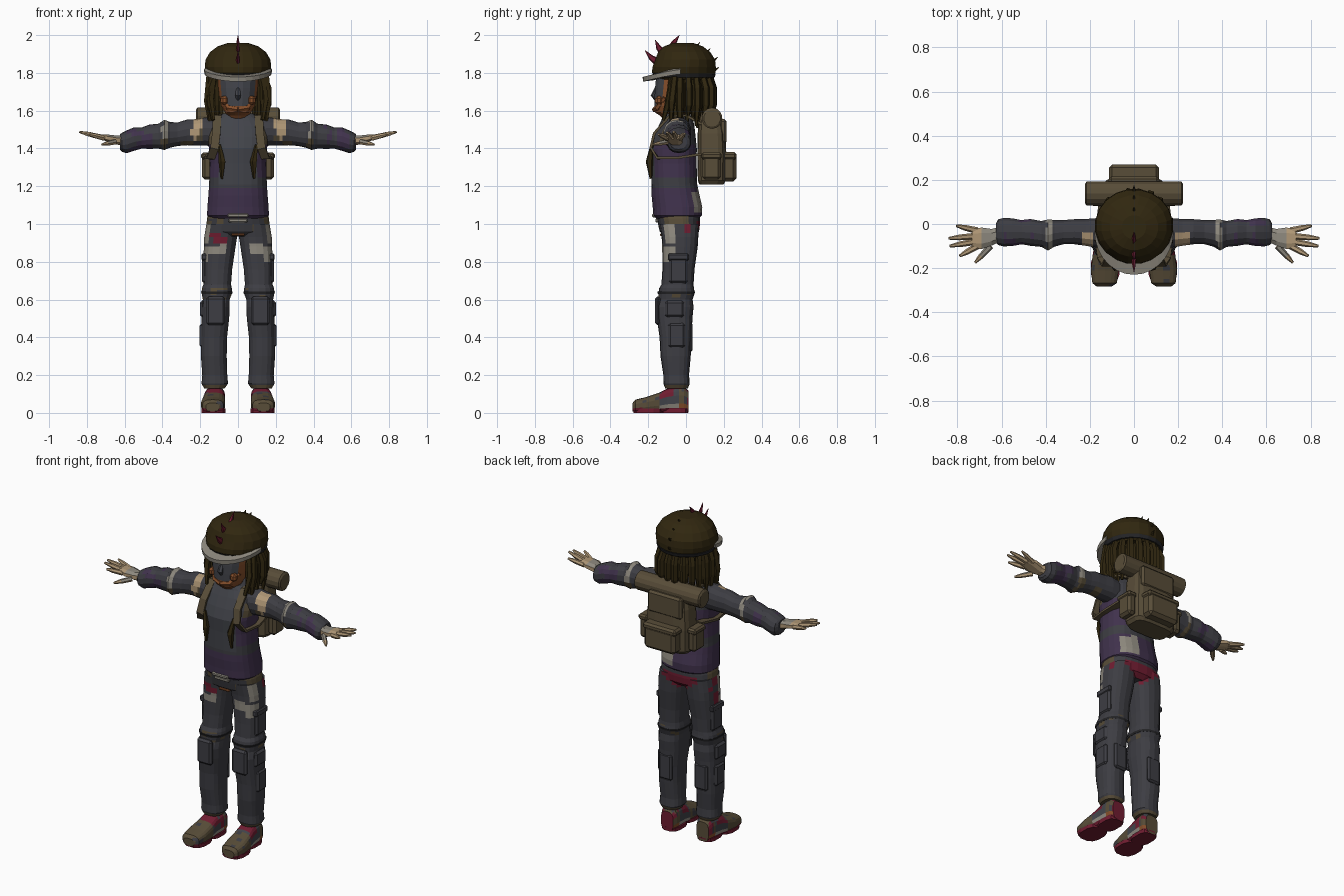
import bpy, bmesh, math, random
from mathutils import Vector, Matrix, noise
random.seed(4)
X, Y, Z = Vector((1, 0, 0)), Vector((0, 1, 0)), Vector((0, 0, 1))
COLOURS = {
    "slate": (.047, .047, .056), "purple": (.052, .032, .074), "dark_brown": (.03, .02, .005),
    "khaki": (.098, .074, .04), "beige": (.43, .31, .18), "tan_skin": (.24, .078, .024), "red": (.16, .012, .03),
    "light_grey": (.27, .25, .21), "blue_grey": (.054, .057, .068), "charcoal": (.018, .018, .02)}
MATS = {key: bpy.data.materials.new(key) for key in COLOURS}
for key, rgb in COLOURS.items():
    MATS[key].diffuse_color = (*rgb, 1)

def part(name, rule, *ops):
    """ops are (builder, arguments...); rule is a colour or a function of face centre and normal"""
    bm, slots, mesh = bmesh.new(), [], bpy.data.meshes.new(name)
    for build, *args in ops:
        build(bm, *args)
    bmesh.ops.recalc_face_normals(bm, faces=bm.faces)
    for f in bm.faces:
        col = rule if isinstance(rule, str) else rule(f.calc_center_median(), f.normal)
        if col not in slots:
            slots.append(col)
            mesh.materials.append(MATS[col])
        f.material_index = slots.index(col)
    bm.to_mesh(mesh)
    bpy.context.collection.objects.link(bpy.data.objects.new(name, mesh))

def skin(bm, rings):
    for a, b in zip(rings, rings[1:]):
        for i in range(len(a)):
            j = (i + 1) % len(a)
            bm.faces.new((a[i], a[j], b[j], b[i]))
    bm.faces.new(rings[0])
    bm.faces.new(rings[-1])

def ring(bm, c, u, v, ra, rb, n, p):
    angles = [2 * math.pi * (i + .5) / n for i in range(n)]
    bend = lambda w: math.copysign(abs(w) ** (2 / p), w)
    return [bm.verts.new(c + u * bend(math.cos(t)) * ra + v * bend(math.sin(t)) * rb) for t in angles]

def loft(bm, axis, secs, s=1, n=12, p=2.5, sub=1):
    """sections: position on axis, two centre coordinates, two radii; s mirrors x"""
    rows = [[q + (w - q) * k / sub for q, w in zip(a, b)] for a, b in zip(secs, secs[1:]) for k in range(sub)]
    rings = []
    for t, a, b, ra, rb in rows + [secs[-1]]:
        c, u, v = {"z": ((a, b, t), X, Y), "x": ((t, a, b), Y, Z), "y": ((a, t, b), X, Z)}[axis]
        rings.append(ring(bm, Vector((c[0] * s, c[1], c[2])), u, v, ra, rb, n, p))
    skin(bm, rings)

def tube(bm, pts, radii, n=5, hint=X, p=2.0, s=1):
    pts, rings = [Vector((q[0] * s, q[1], q[2])) for q in pts], []
    for i, (q, r) in enumerate(zip(pts, radii)):
        d = (pts[min(i + 1, len(pts) - 1)] - pts[max(i - 1, 0)]).normalized()
        u = (hint - d * hint.dot(d)).normalized()
        ra, rb = r if isinstance(r, tuple) else (r, r)
        rings.append(ring(bm, q, u, d.cross(u), ra, rb, n, p))
    skin(bm, rings)

def block(bm, c, size, bev=.012):
    vs = bmesh.ops.create_cube(bm, size=1, matrix=Matrix.Translation(c) @ Matrix.Diagonal((*size, 1)))["verts"]
    if bev:
        bmesh.ops.bevel(bm, geom=list({e for v in vs for e in v.link_edges}), offset=bev, segments=1, affect="EDGES")

# colour rules for patched clothing
def blot(c, scale=14):
    return noise.noise(c * scale)

def leg_colour(c, n):
    edge, x = c.z + .02 * blot(c, 20), abs(c.x)
    if n.y < -.1 and x > .07 and .82 + (.17 - x) * .4 < edge < .87 + (.17 - x) * .3:
        return "light_grey"
    if (.9 < edge < .94 and -.14 < c.x < -.06 and n.y < -.3) or (n.y > .3 and c.z > .9 and x < (edge - .9) * 1.4):
        return "red"
    if c.z > .82 and abs(n.x) > .7 and x > .12:
        return "red" if blot(c, 22) > .3 else "light_grey" if c.y < -.04 and c.z > .9 else "slate"
    return "khaki" if c.z < .15 or (.6 < c.z < .66 and blot(c, 25) > .25) else "slate"

def shoe_colour(c, n):
    if c.z < .023 or (-.13 < c.y < -.06 and c.z > .07 and blot(c, 30) > -.25):
        return "red"
    if c.y < -.15:
        return "khaki" if blot(c, 30) < .3 else "slate"
    if c.z < .045:
        return "light_grey" if c.y < -.04 else "tan_skin"
    return "red" if blot(c, 26) > .15 else "blue_grey" if c.y < -.04 else "khaki" if blot(c, 40) > -.1 else "slate"

def arm_colour(c, n):
    x = abs(c.x) + .02 * blot(c, 18)
    if .185 < x < .25 and n.y < -.2 and n.z > -.5:
        return "beige" if abs(c.x) + (c.z - 1.49) * .5 > .205 else "khaki"
    if .37 < x < .4:
        return "light_grey" if n.z > -.3 else "khaki"
    return "khaki" if .24 < x < .3 and n.z < -.5 else "purple" if .46 < x < .59 and blot(c, 16) > .03 else "slate"

def jacket_colour(c, n):
    if 1.07 < c.z + .02 * blot(c, 20) < 1.18 and .04 < c.x < .13 and n.y > .3:
        return "light_grey"
    if n.y < -.3 and abs(c.x) < .1 and c.z > 1.22:
        return "blue_grey"
    if c.z < 1.22 + .02 * blot(c) or (c.z < 1.41 and abs(n.x) > .3):
        return "slate" if 1.2 < c.z < 1.23 else "purple"
    return "khaki" if 1.36 < c.z < 1.5 and abs(c.x) > .13 and n.y < -.1 else "slate"

def hips_colour(c, n):
    if n.y > .4:
        return "red" if c.z < 1.02 and abs(c.x) < .1 else "slate"
    if abs(c.x) > .15:
        return "light_grey" if c.y < -.06 and c.z < 1 else "red" if c.y > .0 and c.z < 1.02 else "khaki"
    return "khaki" if abs(c.x) > .09 and blot(c, 20) > -.15 else "slate"

LEG = [(.13, .125, -.05, .055, .06), (.155, .123, -.05, .071, .07), (.2, .123, -.052, .067, .068),
       (.3, .128, -.055, .069, .08), (.4, .127, -.055, .07, .085), (.5, .12, -.06, .074, .094),
       (.56, .118, -.06, .075, .1), (.6, .115, -.055, .072, .09), (.635, .112, -.05, .082, .096),
       (.66, .112, -.05, .08, .092), (.68, .11, -.045, .074, .085), (.76, .107, -.04, .077, .085),
       (.88, .097, -.032, .085, .094), (.93, .092, -.032, .088, .097), (1.0, .085, -.035, .083, .105)]
ARM = [(.12, -.045, 1.485, .07, .075), (.17, -.04, 1.49, .068, .075), (.22, -.038, 1.485, .062, .07),
       (.27, -.035, 1.485, .058, .068), (.32, -.037, 1.475, .056, .062), (.36, -.042, 1.472, .062, .068),
       (.39, -.05, 1.472, .072, .08), (.42, -.045, 1.465, .06, .066), (.47, -.038, 1.462, .062, .064),
       (.51, -.037, 1.455, .056, .056), (.55, -.037, 1.45, .064, .062), (.59, -.037, 1.435, .066, .06),
       (.615, -.037, 1.432, .06, .05), (.625, -.04, 1.435, .045, .04)]
SHOE = [(-.283, .135, .03, .035, .022), (-.268, .133, .036, .056, .034), (-.21, .132, .043, .064, .041),
        (-.14, .128, .055, .06, .053), (-.1, .125, .065, .056, .063), (-.05, .122, .07, .055, .068),
        (-.01, .12, .07, .052, .068), (.012, .12, .06, .042, .058)]
FINGERS = [((.71, -.03, 1.455), (.805, -.008, 1.478)), ((.72, -.055, 1.46), (.84, -.065, 1.488)),
           ((.72, -.08, 1.46), (.835, -.1, 1.485)), ((.71, -.1, 1.455), (.79, -.145, 1.475)),
           ((.65, -.1, 1.435), (.72, -.175, 1.42))]
for s, side in ((1, "left"), (-1, "right")):
    part(side + "_trouser_leg", leg_colour, (loft, "z", LEG, s, 18, 2.5, 3))
    # knee pad, cargo pockets and knee strap
    part(side + "_leg_pockets", "slate", (block, (.118 * s, -.15, .54), (.1, .03, .15)),
         (block, (.188 * s, -.05, .41), (.03, .09, .13)), (block, (.175 * s, -.04, .76), (.03, .1, .15)),
         (block, (.175 * s, -.04, .825), (.038, .11, .035), .006), (block, (.188 * s, -.06, .55), (.025, .1, .09)),
         (block, (.12 * s, .025, .4), (.09, .02, .16)))
    part(side + "_knee_strap", "charcoal",
         (loft, "z", [(.63, .112, -.052, .082, .097), (.642, .112, -.052, .085, .1)], s, 18))
    part(side + "_shoe", shoe_colour, (loft, "y", SHOE, s, 18, 3, 3),
         (loft, "z", [(0, .13, -.2, .066, .08), (.022, .13, -.2, .066, .083)], s, 12, 2.6),
         (loft, "z", [(0, .12, -.06, .055, .073), (.022, .12, -.06, .055, .074)], s, 12, 3))
    part(side + "_sleeve", arm_colour, (loft, "x", [(a * s, *r) for a, *r in ARM], 1, 14, 2.2, 3))
    palm = [(.6 * s, -.045, 1.44, .035, .03), (.645 * s, -.06, 1.445, .04, .025),
            (.69 * s, -.065, 1.455, .052, .02), (.735 * s, -.065, 1.463, .045, .013)]
    tips = [(tube, [a, Vector(a).lerp(Vector(b), .6), b], [.015, .013, .006], 6, Z, 2, s) for a, b in FINGERS]
    part(side + "_hand", lambda c, n: "light_grey" if abs(c.x) < .7 and n.z > .3 else "beige",
         (loft, "x", palm, 1, 8), *tips)
    # backpack strap over the shoulder
    part(side + "_pack_strap", "khaki", (tube, [
        (.1, .08, 1.53), (.105, 0, 1.575), (.11, -.09, 1.57), (.115, -.168, 1.48), (.125, -.186, 1.4),
        (.145, -.15, 1.35), (.158, -.05, 1.35), (.14, .08, 1.37)], [(.026, .008)] * 8, 4, X, 4, s))
# hips, belt, jacket and collar
part("hips", hips_colour, (loft, "z", [
    (.935, 0, -.035, .12, .08), (.96, 0, -.035, .168, .105), (1.0, 0, -.037, .168, .112),
    (1.03, 0, -.04, .165, .115), (1.06, 0, -.04, .155, .11)], 1, 24, 2.5, 2))
part("belt_buckle", "light_grey", (block, (0, -.162, 1.045), (.11, .035, .022), .006),
     (block, (0, -.15, 1.018), (.1, .025, .02), .004))
part("fly_patch", "tan_skin", (block, (0, -.128, .943), (.07, .02, .012), .004))
part("jacket", jacket_colour, (loft, "z", [
    (1.03, 0, -.045, .15, .115), (1.045, 0, -.045, .165, .13), (1.09, 0, -.045, .163, .132),
    (1.15, 0, -.055, .158, .128), (1.21, 0, -.062, .154, .122), (1.32, 0, -.065, .15, .122),
    (1.4, 0, -.067, .155, .125), (1.46, 0, -.06, .162, .112), (1.52, 0, -.05, .155, .095),
    (1.56, 0, -.045, .12, .08), (1.585, 0, -.05, .08, .07)], 1, 24, 2.5, 3))
# head with covered face
part("head", lambda c, n: "blue_grey" if 1.62 < c.z < 1.78 and n.y < -.5 and abs(c.x) < .085
     else "dark_brown" if c.y > -.02 and c.z > 1.6 else "tan_skin", (loft, "z", [
         (1.54, 0, -.05, .06, .06), (1.575, 0, -.07, .062, .07), (1.59, 0, -.085, .07, .08),
         (1.625, 0, -.075, .09, .093), (1.67, 0, -.06, .1, .108), (1.72, 0, -.05, .106, .116),
         (1.775, 0, -.045, .11, .115), (1.81, 0, -.04, .11, .115)], 1, 16, 2.3))
part("cheek_wraps", "tan_skin", *[(block, (x, -.143, 1.655), (.04, .04, .045)) for x in (-.072, .072)], *[
    (tube, [(.085, -.11, 1.67), (.05, -.15, 1.615), (0, -.167, 1.605)], [.014, .016, .014], 6, Z, 2, s) for s in (1, -1)])
part("nose", "blue_grey", (tube, [(0, -.15, 1.73), (0, -.17, 1.68), (0, -.155, 1.655)], [.01, .017, .01], 6))
# hair strands around the sides and back, plus thin tips over the chest
locks = []
for rx, ry, count in ((.122, .105, 14), (.147, .148, 14)):
    for i in range(count):
        t = math.radians(-27 + 234 * i / (count - 1))
        x, y, bow = math.cos(t) * rx, math.sin(t) * ry, random.uniform(.97, 1.12)
        locks.append((tube, [(x * .9, y * .9 - .01, 1.8), (x * bow, y * bow - .01, 1.72),
                             (x * bow, y * bow - .01, 1.63), (x, y * .95 - .01, 1.53 + random.uniform(-.04, .06))],
                      [.017, .02, .019, .008]))
for s in (1, -1):
    for pts, radii in (([(.13, -.07, 1.78), (.145, -.09, 1.66), (.13, -.12, 1.55)], [.018, .02, .01]),
                       ([(.15, -.06, 1.78), (.16, -.075, 1.65), (.15, -.08, 1.54)], [.018, .02, .008]),
                       ([(.098, -.18, 1.42), (.083, -.194, 1.33), (.086, -.186, 1.24)], [.008, .02, .007])):
        locks.append((tube, pts, radii, 5, X, 2, s))
part("hair_locks", "dark_brown", *locks)
# cap with band, brim and spikes
part("cap", "dark_brown", (loft, "z", [
    (1.765, 0, -.005, .145, .145), (1.8, 0, -.012, .17, .17), (1.83, 0, -.01, .178, .17), (1.87, 0, -.004, .174, .16),
    (1.91, 0, -.01, .15, .14), (1.94, 0, -.014, .11, .105), (1.958, 0, -.015, .055, .055)], 1, 20, 2))
part("cap_band", "charcoal", (loft, "z", [(1.775, 0, -.007, .164, .16), (1.795, 0, -.01, .173, .17)], 1, 20, 2))

def brim(bm):
    rings = []
    for i in range(15):
        c, sn = math.cos(math.pi * (1 + i / 14)), math.sin(math.pi * (1 + i / 14))
        up = 1.818 + .028 * sn - .012 * sn * sn
        rings.append([bm.verts.new((c * rx, -.03 + sn * ry, up + dz)) for rx, ry, dz in (
            (.168, .14, .012), (.18, .2, .0), (.178, .197, -.024), (.166, .135, -.016))])
    skin(bm, rings)

part("cap_brim", "light_grey", (brim,))
part("red_spikes", "red", *[
    (tube, [a, (Vector(a) + Vector(b)) / 2 + Vector((0, -.006, -.004)), b], [(.013, r), (.008, r * .6), .001])
    for a, b, r in (((0, -.14, 1.85), (0, -.218, 1.92), .025), ((0, -.115, 1.9), (0, -.163, 1.975), .025),
                    ((0, -.075, 1.935), (0, -.035, 2.0), .022))])
part("cap_thorns", "dark_brown", *[(tube, [(0, y, z), (0, ty, tz)], [.014, .001], 4) for y, z, ty, tz in (
    (.05, 1.93, .075, 1.965), (.1, 1.9, .13, 1.93), (.14, 1.86, .17, 1.885), (.145, 1.81, .175, 1.83))])
# backpack with pockets and bedroll
part("backpack", "khaki", (loft, "z", [
    (1.21, 0, .135, .125, .065), (1.23, 0, .137, .14, .075), (1.36, 0, .137, .142, .078),
    (1.48, 0, .135, .135, .074), (1.56, 0, .13, .12, .062), (1.6, 0, .125, .095, .045)], 1, 16, 4),
    (block, (0, .225, 1.295), (.21, .085, .14), .018), (block, (0, .226, 1.36), (.225, .085, .04), .012),
    (block, (0, .195, 1.49), (.23, .04, .13), .012),
    *[(block, (x, .135, 1.3), (.055, .1, .13), .015) for x in (-.163, .163)],
    *[(block, (x, .135, 1.36), (.06, .108, .035), .01) for x in (-.165, .165)])
part("bedroll", "khaki", (loft, "x", [(-.222, .138, 1.56, .045, .045), (-.215, .138, 1.56, .055, .056),
                                      (.215, .138, 1.56, .055, .056), (.222, .138, 1.56, .045, .045)], 1, 14, 2))
